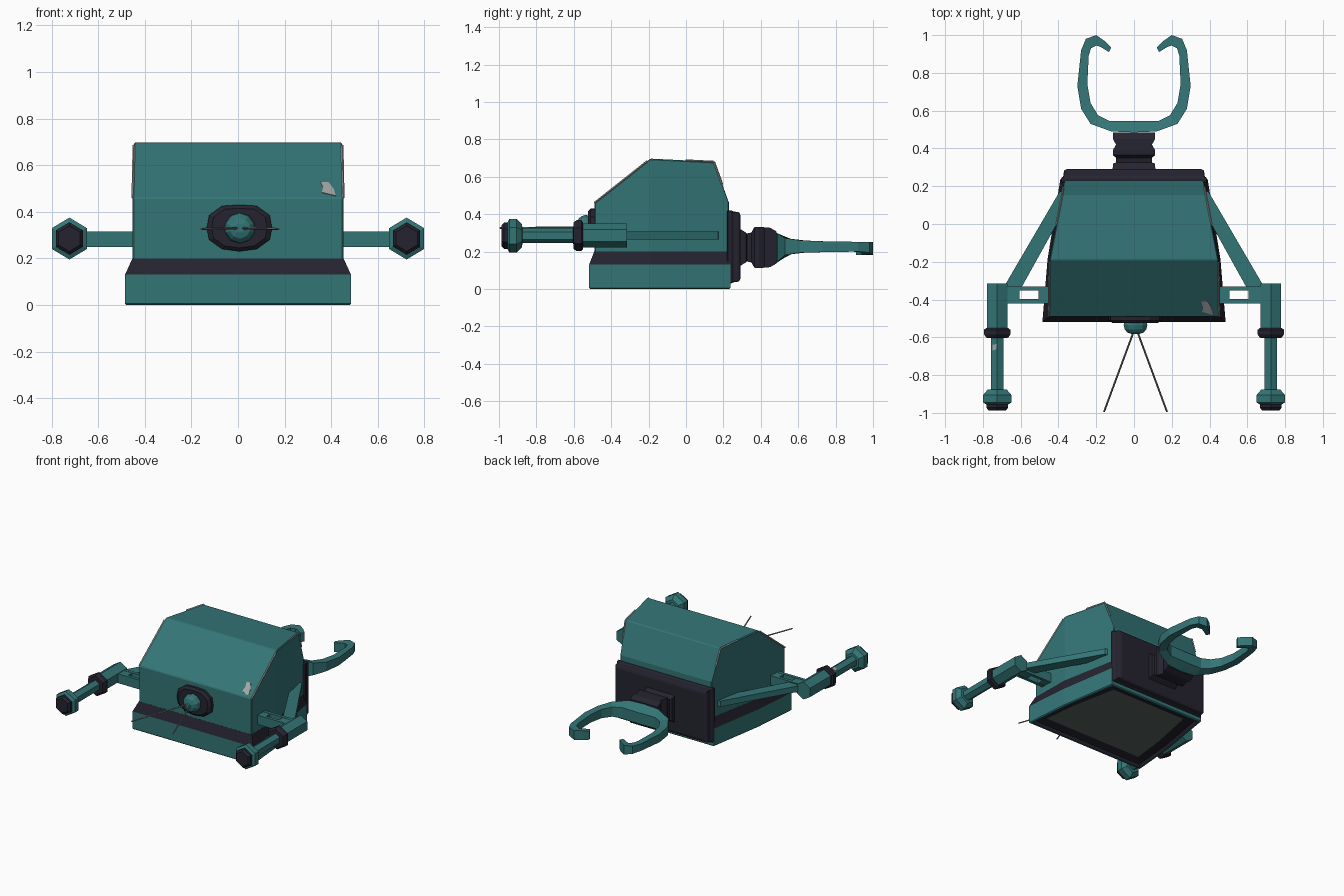
import bpy, bmesh, math
from mathutils import Vector

if "Cube" in bpy.data.objects:
    bpy.data.objects.remove(bpy.data.objects["Cube"])


def material(name, rgb):
    m = bpy.data.materials.new(name)
    m.diffuse_color = (*rgb, 1)
    m.use_nodes = True
    m.node_tree.nodes["Principled BSDF"].inputs["Base Color"].default_value = m.diffuse_color
    return m


TEAL = material("teal_paint", (0.034, 0.178, 0.182))
DARK = material("dark_rubber", (0.018, 0.017, 0.029))
GREY = material("worn_metal", (0.36, 0.38, 0.37))
UNDER = material("underside_grey", (0.10, 0.13, 0.125))
WIRE = material("wire_grey", (0.20, 0.20, 0.20))


def loft(name, rings, mats, start=None, end=None, bevel=0):
    """Skin rings of points; mats is one material or one per segment."""
    if not isinstance(mats, list):
        mats = [mats] * (len(rings) - 1)
    start, end = start or mats[0], end or mats[-1]
    slots = list(dict.fromkeys(mats + [start, end]))
    bm = bmesh.new()
    vs = [[bm.verts.new(p) for p in r] for r in rings]
    n = len(rings[0])
    for i, m in enumerate(mats):
        for k in range(n):
            j = (k + 1) % n
            f = bm.faces.new((vs[i][k], vs[i][j], vs[i + 1][j], vs[i + 1][k]))
            f.material_index = slots.index(m)
    bm.faces.new(vs[0][::-1]).material_index = slots.index(start)
    bm.faces.new(vs[-1]).material_index = slots.index(end)
    bmesh.ops.recalc_face_normals(bm, faces=bm.faces)
    me = bpy.data.meshes.new(name)
    bm.to_mesh(me)
    bm.free()
    for m in slots:
        me.materials.append(m)
    ob = bpy.data.objects.new(name, me)
    bpy.context.collection.objects.link(ob)
    if bevel:
        b = ob.modifiers.new("edge_bevel", "BEVEL")
        b.width, b.segments, b.limit_method = bevel, 1, "ANGLE"
        b.angle_limit = math.radians(35)
    return ob


def rect(y, w, z0, z1):
    return [(-w, y, z0), (w, y, z0), (w, y, z1), (-w, y, z1)]


def disc(x, y, z, rx, rz, n):
    return [(x + rx * math.cos(math.pi / 2 + 2 * math.pi * k / n), y,
             z + rz * math.sin(math.pi / 2 + 2 * math.pi * k / n)) for k in range(n)]


def box(name, x0, x1, y0, y1, z0, z1, mat):
    return loft(name, [[(x0, y, z0), (x1, y, z0), (x1, y, z1), (x0, y, z1)] for y in (y0, y1)], mat)


def rod(name, a, b, r, mat, n=4):
    a, b = Vector(a), Vector(b)
    q = (b - a).to_track_quat("Z", "Y")
    circ = [q @ Vector((r * math.cos(2 * math.pi * k / n), r * math.sin(2 * math.pi * k / n), 0))
            for k in range(n)]
    return loft(name, [[p + c for c in circ] for p in (a, b)], mat)


# hood: sloped front, flat roof, short sloped back (y, half width, roof height)
hood = [(-0.49, 0.452, 0.46), (-0.19, 0.447, 0.697), (0.15, 0.382, 0.68), (0.23, 0.367, 0.46)]
loft("hood", [rect(y, w, 0.19, z) for y, w, z in hood], TEAL, bevel=0.005)


# base: recessed underside, teal skirt, dark sloping band
def plan(z, wf, wm, wb, yf, yb, i=0):
    return [(-wf + i, yf + i, z), (wf - i, yf + i, z), (wm - i, -0.19, z),
            (wb - i, yb - i, z), (-wb + i, yb - i, z), (-wm + i, -0.19, z)]


skirt = (0.485, 0.458, 0.39, -0.518, 0.237)
loft("base", [plan(0.03, *skirt, 0.085), plan(0.02, *skirt, 0.025), plan(0.0, *skirt, 0.018),
              plan(0.0, *skirt, 0.006), plan(0.006, *skirt), plan(0.13, *skirt),
              plan(0.2, 0.453, 0.448, 0.368, -0.491, 0.231)],
     [DARK, DARK, TEAL, TEAL, TEAL, DARK], start=UNDER)

# rear panel and square bellows
loft("rear_panel", [rect(0.22, 0.388, 0.03, 0.42), rect(0.245, 0.385, 0.03, 0.42),
                    rect(0.25, 0.375, 0.035, 0.415), rect(0.285, 0.37, 0.04, 0.41),
                    rect(0.292, 0.35, 0.06, 0.39)], DARK, bevel=0.012)
ZC = 0.222
bellows = [(0.28, 0.115, 0.105), (0.32, 0.11, 0.08), (0.325, 0.095, 0.075), (0.35, 0.095, 0.08),
           (0.365, 0.112, 0.108), (0.39, 0.112, 0.11), (0.42, 0.095, 0.108),
           (0.45, 0.112, 0.105), (0.485, 0.11, 0.085)]
loft("bellows", [rect(y, w, ZC - h, ZC + h) for y, w, h in bellows], DARK)

# claw: outer x, y, inner x, y, half heights, z
half = [(0, .485, 0, .545, .08, .04, .22), (.12, .49, .13, .545, .075, .04, .222),
        (.23, .53, .19, .575, .045, .035, .227), (.28, .61, .23, .64, .033, .032, .227),
        (.30, .73, .247, .74, .029, .029, .226), (.28, .92, .24, .89, .026, .026, .226),
        (.255, .98, .228, .93, .028, .027, .223), (.20, 1.0, .198, .945, .034, .03, .217),
        (.15, .965, .172, .935, .034, .033, .215), (.12, .935, .133, .91, .032, .032, .213)]


def claw_ring(s, p):
    ox, oy, ix, iy, ho, hi, z = p
    return [(s * ox, oy, z - ho), (s * ox, oy, z + ho), (s * ix, iy, z + hi), (s * ix, iy, z - hi)]


loft("claw", [claw_ring(-1, p) for p in half[:0:-1]] + [claw_ring(1, p) for p in half], TEAL)


# front sensor: dark oval ring, faceted teal knob, two wires
def oval_ring(y, g):
    pts = [(-.075, -.09), (0, -.1), (.075, -.09), (.13, -.05), (.14, 0), (.13, .055),
           (.075, .095), (0, .1), (-.075, .095), (-.13, .055), (-.14, 0), (-.13, -.05)]
    return [(0.006 + px * g, y, 0.33 + pz * g) for px, pz in pts]


loft("sensor_ring", [oval_ring(-0.48, 1), oval_ring(-0.51, 1), oval_ring(-0.525, 0.85)], DARK)
knob = [(-0.50, 0.055), (-0.535, 0.066), (-0.558, 0.06), (-0.575, 0.045), (-0.583, 0.02)]
loft("sensor_knob", [disc(0.008, y, 0.33, r, r, 10) for y, r in knob], TEAL)
for s in (-1, 1):
    rod("feeler_wire", (0.008 + s * 0.01, -0.57, 0.33), (0.008 + s * 0.167, -0.995, 0.326),
        0.005, WIRE)

# side arms, mirrored
sleeve = [(-0.315, .064), (-0.55, .064), (-0.551, .072), (-0.56, .083), (-0.585, .083),
          (-0.602, .07), (-0.603, .04), (-0.875, .04), (-0.876, .06), (-0.905, .09),
          (-0.945, .09), (-0.955, .07), (-0.972, .07), (-0.987, .055)]
arm_mats = [TEAL, DARK, DARK, DARK, DARK, DARK, TEAL, TEAL, TEAL, TEAL, TEAL, DARK, DARK]
for s in (-1, 1):
    loft("arm_piston", [disc(s * 0.724, y, 0.285, r * 0.96, r, 6) for y, r in sleeve], arm_mats)
    for y0, y1 in ((-0.352, -0.33), (-0.42, -0.398)):
        box("arm_rail", s * 0.42, s * 0.69, y0, y1, 0.248, 0.315, TEAL)
    for x0, x1 in ((0.42, 0.505), (0.605, 0.69)):
        box("arm_block", s * x0, s * x1, -0.415, -0.335, 0.25, 0.313, TEAL)
    brace = [(0.36, 0.18), (0.37, 0.07), (0.595, -0.335), (0.69, -0.335), (0.395, 0.17)]
    loft("arm_brace", [[(s * x, y, z) for x, y in brace] for z in (0.265, 0.307)], TEAL)
    # worn paint: thin strips along part of each hood edge
    for (ya, wa, za), (yb, wb, zb), t0, t1 in zip(hood, hood[1:], (0, 0.55, 0), (0.95, 1, 0.55)):
        ends = [Vector((s * wa, ya, za)).lerp(Vector((s * wb, yb, zb)), t) for t in (t0, t1)]
        rod("edge_wear", ends[0], ends[1], 0.0055, GREY)


# chipped paint patch on the front slope
def slope(x, t, lift):
    return (x, -0.49 + 0.30 * t - 0.62 * lift, 0.46 + 0.237 * t + 0.78 * lift)


chip = [(0.36, 0.09), (0.42, 0.03), (0.41, 0.16), (0.388, 0.28), (0.355, 0.28), (0.365, 0.18)]
loft("paint_chip", [[slope(x, t, d) for x, t in chip] for d in (-0.003, 0.003)], GREY)

# worn spot on the left piston rod
loft("rod_chip", [[(x, y, 0.3255 - (abs(x + 0.724) * 0.6)) for x, y in
                   ((-0.75, -0.64), (-0.726, -0.635), (-0.73, -0.665), (-0.75, -0.67))],
                  [(x, y, 0.3285 - (abs(x + 0.724) * 0.6)) for x, y in
                   ((-0.75, -0.64), (-0.726, -0.635), (-0.73, -0.665), (-0.75, -0.67))]], GREY)
